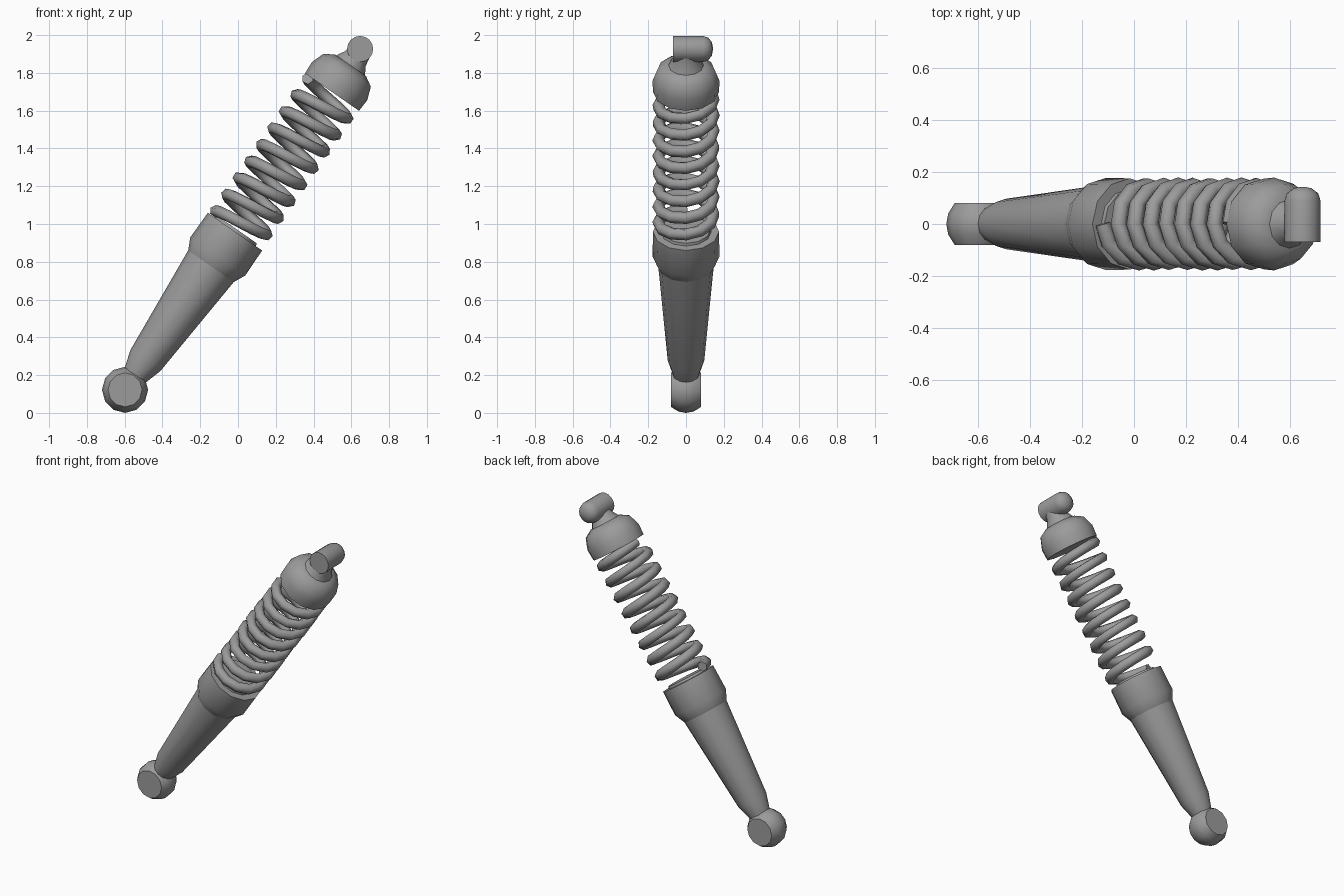
import bpy, bmesh
from math import sin, cos, pi, radians
from mathutils import Matrix, Vector

cube = bpy.data.objects.get("Cube")
if cube:
    bpy.data.objects.remove(cube, do_unlink=True)

steel = bpy.data.materials.new("grey_steel")
steel.use_nodes = True
GREY = (0.33, 0.33, 0.33, 1)
steel.diffuse_color = GREY
steel.node_tree.nodes["Principled BSDF"].inputs["Base Color"].default_value = GREY

# Leaning axis of the strut, starting at the centre of the lower eye
LOWER_EYE = Vector((-0.598, 0, 0.122))
LEAN = radians(34.8)
STRUT = Matrix.Translation(LOWER_EYE) @ Matrix.Rotation(LEAN, 4, 'Y')
UPPER_EYE = STRUT @ Vector((-0.008, 0, 2.192))
ALONG_Y = Matrix.Rotation(-pi / 2, 4, 'X')


def smooth(obj, angle):
    bpy.ops.object.select_all(action='DESELECT')
    obj.select_set(True)
    bpy.context.view_layer.objects.active = obj
    bpy.ops.object.shade_smooth_by_angle(angle=radians(angle))


def lathe(name, profile, sides, matrix, angle=40):
    """Turn (radius, height) points around local z and cap both ends."""
    bm = bmesh.new()
    rings = []
    for r, h in profile:
        rings.append([bm.verts.new((r * cos(2 * pi * i / sides),
                                    r * sin(2 * pi * i / sides), h))
                      for i in range(sides)])
    for low, high in zip(rings, rings[1:]):
        for i in range(sides):
            j = (i + 1) % sides
            bm.faces.new((low[i], low[j], high[j], high[i]))
    bm.faces.new(rings[0][::-1])
    bm.faces.new(rings[-1])
    mesh = bpy.data.meshes.new(name)
    bm.to_mesh(mesh)
    bm.free()
    mesh.materials.append(steel)
    obj = bpy.data.objects.new(name, mesh)
    obj.matrix_world = matrix
    bpy.context.collection.objects.link(obj)
    smooth(obj, angle)
    return obj


# Lower mounting eye: a barrel lying front to back
lathe("lower_eye", [(0.09, -0.08), (0.115, -0.04), (0.122, 0), (0.115, 0.04), (0.09, 0.08)],
      12, Matrix.Translation(LOWER_EYE) @ ALONG_Y)

# Tapered damper body with its wider spring collar
lathe("damper_body", [(0.064, 0.08), (0.097, 0.19), (0.148, 0.81)], 12, STRUT)
lathe("spring_collar", [(0.146, 0.795), (0.177, 0.86), (0.175, 1.02)], 12, STRUT)
lathe("spring_seat", [(0.14, 1.0), (0.13, 1.035)], 12, STRUT)

# Coil spring
TURNS, STEPS, PITCH = 8, 12, 0.107
curve = bpy.data.curves.new("coil_spring", 'CURVE')
curve.dimensions = '3D'
curve.bevel_depth = 0.032
curve.bevel_resolution = 1
curve.use_fill_caps = True
path = curve.splines.new('POLY')
path.points.add(TURNS * STEPS)
for i, point in enumerate(path.points):
    a = pi + 2 * pi * i / STEPS
    point.co = (0.147 * cos(a), 0.147 * sin(a), 1.05 + PITCH * i / STEPS, 1)
curve.materials.append(steel)
spring = bpy.data.objects.new("coil_spring", curve)
spring.matrix_world = STRUT
bpy.context.collection.objects.link(spring)
bpy.ops.object.select_all(action='DESELECT')
spring.select_set(True)
bpy.context.view_layer.objects.active = spring
bpy.ops.object.convert(target='MESH')
smooth(bpy.context.view_layer.objects.active, 65)

# Rounded top cap and the neck that carries the upper eye
lathe("top_cap", [(0.174, 1.92), (0.178, 1.99), (0.153, 2.06), (0.1, 2.092)], 12, STRUT, 50)
lathe("upper_neck", [(0.1, 2.08), (0.068, 2.135), (0.058, 2.19)], 12, STRUT)

# Upper mounting eye: flat front, domed back
lathe("upper_eye", [(0.069, -0.07), (0.069, 0.09), (0.06, 0.118), (0.035, 0.137), (0.01, 0.142)],
      16, Matrix.Translation(UPPER_EYE) @ ALONG_Y, 50)
